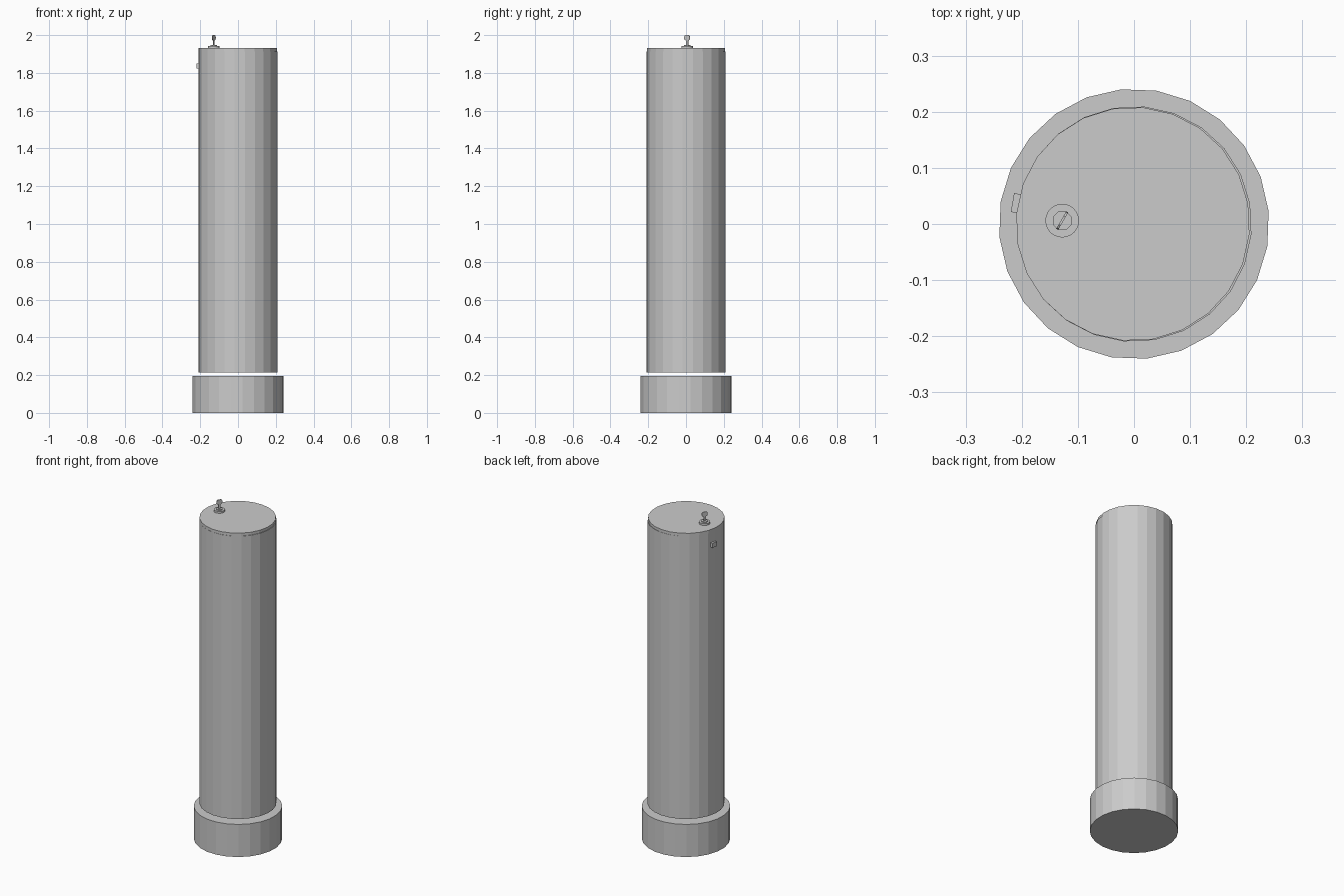
import bpy, bmesh
from math import radians, cos, sin, pi
from mathutils import Matrix

cube = bpy.data.objects.get("Cube")
if cube:
    bpy.data.objects.remove(cube, do_unlink=True)

# One plain grey for everything
grey = bpy.data.materials.new("light grey")
grey.use_nodes = True
grey.diffuse_color = (0.6, 0.6, 0.6, 1)
grey.node_tree.nodes["Principled BSDF"].inputs["Base Color"].default_value = (0.6, 0.6, 0.6, 1)


def finish(name, bm):
    bmesh.ops.recalc_face_normals(bm, faces=bm.faces)
    mesh = bpy.data.meshes.new(name)
    bm.to_mesh(mesh)
    bm.free()
    mesh.materials.append(grey)
    ob = bpy.data.objects.new(name, mesh)
    bpy.context.collection.objects.link(ob)
    return ob


def lathe(name, profile, sides, centre=(0, 0), turn=0):
    """Closed solid from (radius, z) rings, bottom to top."""
    bm = bmesh.new()
    rings = []
    for r, z in profile:
        angles = [radians(turn) + 2 * pi * i / sides for i in range(sides)]
        rings.append([bm.verts.new((centre[0] + r * cos(a), centre[1] + r * sin(a), z))
                      for a in angles])
    for low, high in zip(rings, rings[1:]):
        for i in range(sides):
            j = (i + 1) % sides
            bm.faces.new((low[i], low[j], high[j], high[i]))
    bm.faces.new(rings[0][::-1])
    bm.faces.new(rings[-1])
    return finish(name, bm)


def plate(name, outline, thickness, centre, turn):
    """Upright plate: (along, z) outline, extruded across its thickness."""
    bm = bmesh.new()
    face = bm.faces.new([bm.verts.new((u, -thickness / 2, z)) for u, z in outline])
    ext = bmesh.ops.extrude_face_region(bm, geom=[face])
    moved = [g for g in ext["geom"] if isinstance(g, bmesh.types.BMVert)]
    bmesh.ops.translate(bm, verts=moved, vec=(0, thickness, 0))
    bm.transform(Matrix.Translation((*centre, 0)) @ Matrix.Rotation(radians(turn), 4, 'Z'))
    return finish(name, bm)


# Base, and the column floating just above it
lathe("base", [(0.241, 0), (0.241, 0.196)], 24, turn=5.5)
lathe("column", [(0.21, 0.214), (0.21, 1.914)], 24, turn=10)
lathe("lid", [(0.2085, 1.914), (0.2085, 1.931)], 24, centre=(-0.002, 0), turn=10)

# Lock on the lid: flange, barrel and the key standing in it
lock = (-0.128, 0.006)
lathe("lock_flange", [(0.030, 1.931), (0.030, 1.942)], 24, lock)
lathe("lock_barrel", [(0.018, 1.942), (0.018, 1.947)], 8, lock, 22.5)
half = [(0.006, 1.945), (0.006, 1.970), (0.015, 1.976), (0.018, 1.984), (0.016, 1.995), (0.009, 2.0)]
plate("key", half + [(-u, z) for u, z in reversed(half)], 0.004, lock, 60)

# Small catch on the upper side of the column
a = radians(170)
block = [(-0.017, 1.824), (0.017, 1.824), (0.017, 1.851), (-0.017, 1.851)]
plate("side_catch", block, 0.016, (0.212 * cos(a), 0.212 * sin(a)), 80)
